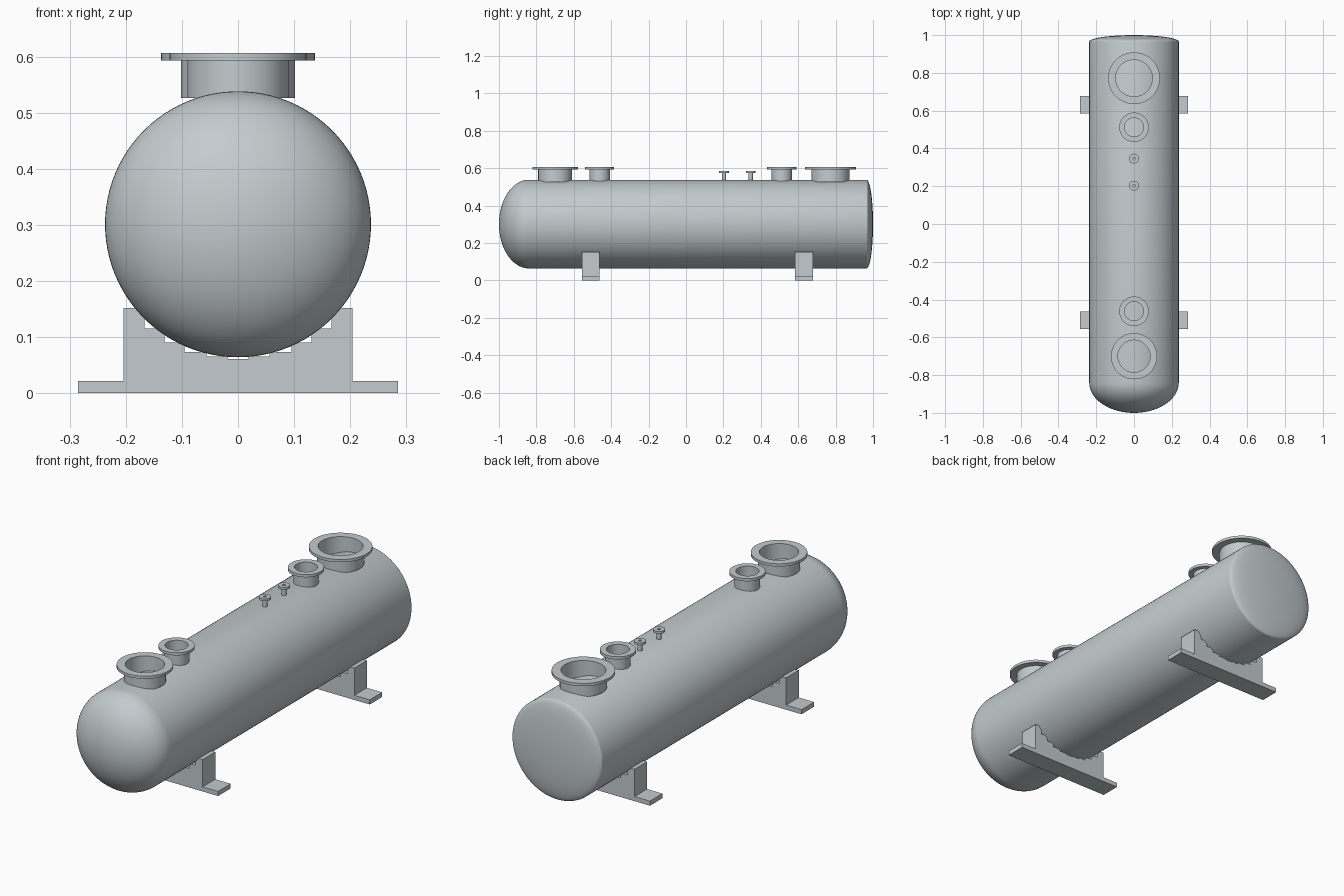
import bpy
import bmesh
from math import sin, cos, pi, radians
from mathutils import Matrix

cube = bpy.data.objects.get("Cube")
if cube:
    bpy.data.objects.remove(cube, do_unlink=True)

# Single painted-steel colour
steel = bpy.data.materials.new("grey steel")
colour = (0.55, 0.60, 0.62, 1)
steel.use_nodes = True
steel.diffuse_color = colour
steel.node_tree.nodes["Principled BSDF"].inputs["Base Color"].default_value = colour


def finish(name, bm, smooth=False):
    """Turn a bmesh into a named, coloured object."""
    bmesh.ops.remove_doubles(bm, verts=bm.verts, dist=1e-5)
    bmesh.ops.recalc_face_normals(bm, faces=bm.faces)
    mesh = bpy.data.meshes.new(name)
    bm.to_mesh(mesh)
    bm.free()
    mesh.materials.append(steel)
    obj = bpy.data.objects.new(name, mesh)
    bpy.context.collection.objects.link(obj)
    if smooth:
        bpy.ops.object.select_all(action="DESELECT")
        obj.select_set(True)
        bpy.context.view_layer.objects.active = obj
        bpy.ops.object.shade_smooth_by_angle(angle=radians(30))
    return obj


def lathe(profile, closed, steps):
    """Spin a (radius, height) profile around z."""
    bm = bmesh.new()
    verts = [bm.verts.new((r, 0, z)) for r, z in profile]
    edges = [bm.edges.new(pair) for pair in zip(verts, verts[1:])]
    if closed:
        edges.append(bm.edges.new((verts[-1], verts[0])))
    bmesh.ops.spin(bm, geom=verts + edges, axis=(0, 0, 1), cent=(0, 0, 0),
                   angle=2 * pi, steps=steps, use_merge=True)
    return bm


# Horizontal shell: deep front head, shallow rear head
RADIUS, AXIS_Z = 0.237, 0.301
FRONT_DEPTH, REAR_DEPTH, STEPS = 0.16, 0.035, 20


def head(depth):
    return [(RADIUS * cos(t), depth * sin(t))
            for t in (i * pi / 2 / STEPS for i in range(STEPS + 1))]


front = [(r, -1 + FRONT_DEPTH - h) for r, h in reversed(head(FRONT_DEPTH))]
rear = [(r, 1 - REAR_DEPTH + h) for r, h in head(REAR_DEPTH)]
shell = lathe(front + rear, False, 96)
bmesh.ops.transform(shell, verts=shell.verts,
                    matrix=Matrix.Translation((0, 0, AXIS_Z)) @ Matrix.Rotation(-pi / 2, 4, "X"))
finish("tank_shell", shell, True)


# Flanged nozzles along the top
def nozzle(name, y, bore, neck, flange, bottom, under, top):
    bm = lathe([(bore, bottom), (neck, bottom), (neck, under),
                (flange, under), (flange, top), (bore, top)], True, 64)
    bmesh.ops.translate(bm, verts=bm.verts, vec=(0, y, 0))
    finish(name, bm, True)


nozzle("front_manway", -0.70, 0.085, 0.090, 0.122, 0.526, 0.593, 0.606)
nozzle("front_nozzle", -0.462, 0.050, 0.055, 0.078, 0.526, 0.593, 0.606)
nozzle("front_gauge_port", 0.203, 0.007, 0.011, 0.026, 0.53, 0.573, 0.584)
nozzle("rear_gauge_port", 0.346, 0.007, 0.011, 0.026, 0.53, 0.573, 0.584)
nozzle("rear_nozzle", 0.512, 0.050, 0.055, 0.078, 0.526, 0.593, 0.606)
nozzle("rear_manway", 0.772, 0.097, 0.102, 0.137, 0.526, 0.593, 0.606)

# Saddles: one extruded outline with a foot plate and stepped cradle
half = [(0.285, 0), (0.285, 0.022), (0.204, 0.022), (0.204, 0.152)]
height = 0.152
for x, z in [(0.167, 0.115), (0.131, 0.090), (0.095, 0.073), (0.056, 0.065), (0.019, 0.061)]:
    half += [(x, height), (x, z)]
    height = z
outline = half + [(-x, z) for x, z in reversed(half)]

for name, y0, y1 in [("front_saddle", -0.557, -0.462), ("rear_saddle", 0.584, 0.678)]:
    bm = bmesh.new()
    face = bm.faces.new([bm.verts.new((x, y0, z)) for x, z in outline])
    made = bmesh.ops.extrude_face_region(bm, geom=[face], use_keep_orig=True)
    moved = [v for v in made["geom"] if isinstance(v, bmesh.types.BMVert)]
    bmesh.ops.translate(bm, verts=moved, vec=(0, y1 - y0, 0))
    finish(name, bm)
